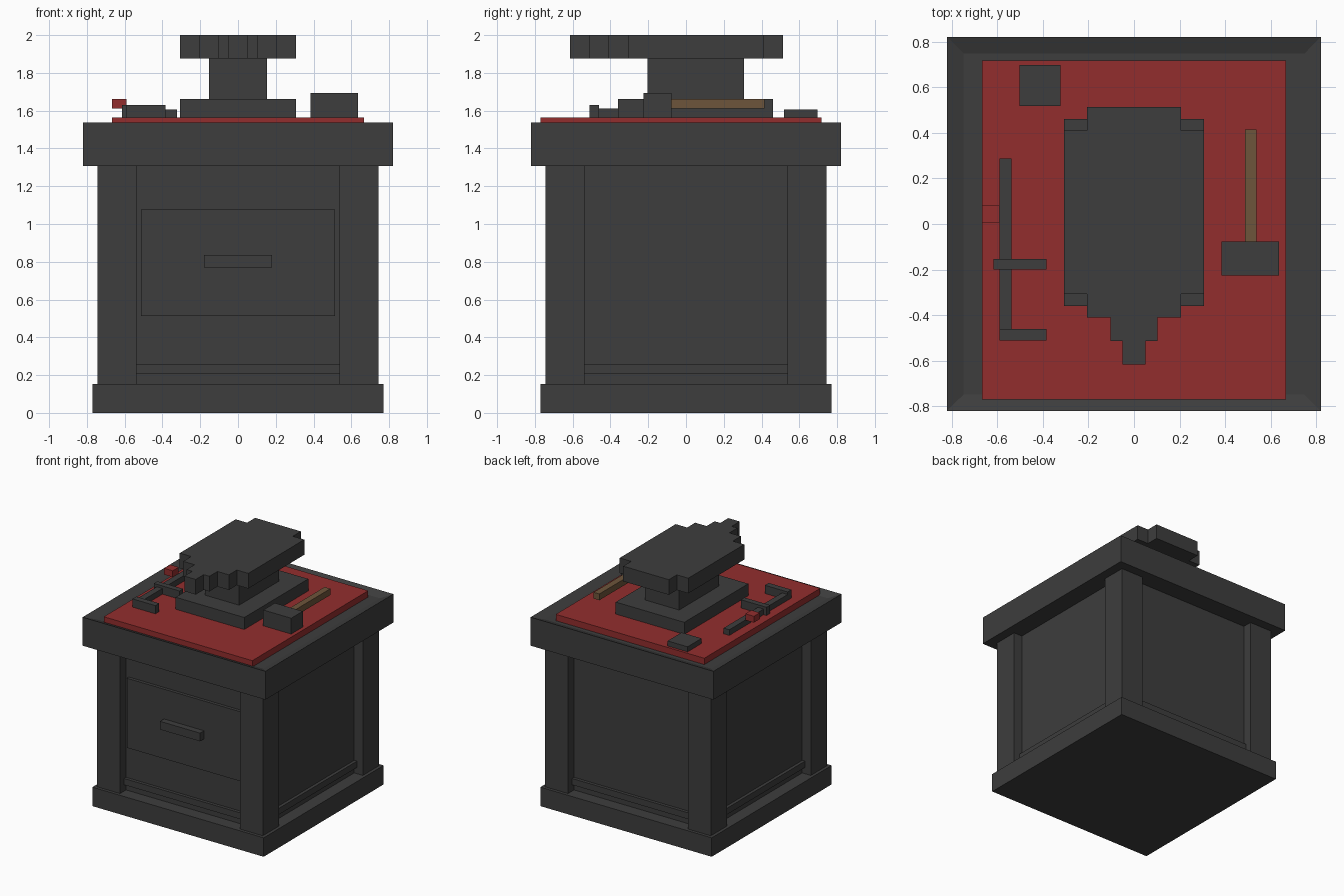
import bpy
import bmesh

U = 2 / 39  # one modelling block; all sizes below are in blocks

old = bpy.data.objects.get("Cube")
if old:
    bpy.data.objects.remove(old, do_unlink=True)


def material(name, rgb):
    mat = bpy.data.materials.new(name)
    mat.use_nodes = True
    mat.diffuse_color = (*rgb, 1)
    mat.node_tree.nodes["Principled BSDF"].inputs["Base Color"].default_value = (*rgb, 1)
    return mat


GREY = material("dark grey", (0.047, 0.047, 0.047))
RED = material("cloth red", (0.29, 0.027, 0.027))
BROWN = material("wood brown", (0.155, 0.09, 0.043))


def finish(name, bm, mat):
    bmesh.ops.recalc_face_normals(bm, faces=bm.faces)
    mesh = bpy.data.meshes.new(name)
    bm.to_mesh(mesh)
    bm.free()
    mesh.materials.append(mat)
    obj = bpy.data.objects.new(name, mesh)
    bpy.context.collection.objects.link(obj)
    return obj


def box_mesh(xs, ys, zs):
    bm = bmesh.new()
    bmesh.ops.create_cube(bm, size=1)
    for v in bm.verts:
        for axis, (low, high) in enumerate((xs, ys, zs)):
            v.co[axis] = (high if v.co[axis] > 0 else low) * U
    return bm


def box(name, xs, ys, zs, mat=GREY):
    return finish(name, box_mesh(xs, ys, zs), mat)


def square(name, half, zs):
    return box(name, (-half, half), (-half, half), zs)


# Cabinet: plinth, recessed body, skirting rail and corner posts
square("plinth", 15, (0, 3))
square("cabinet_body", 13, (3, 25.5))
square("lower_rail", 13.5, (4, 5))
for side, sx in (("right", -1), ("left", 1)):
    for end, sy in (("front", -1), ("back", 1)):
        box(f"{end}_{side}_post", sorted((sx * 10.5, sx * 14.5)),
            sorted((sy * 10.5, sy * 14.5)), (3, 25.5))

# Drawer
box("drawer_front", (-10, 10), (-13.5, -12.5), (10, 21))
box("drawer_handle", (-3.5, 3.5), (-14.5, -13.5), (15, 16.3))

# Worktop with a shallow sunken panel
bm = box_mesh((-16, 16), (-16, 16), (25.5, 30))
bm.normal_update()
top = max(bm.faces, key=lambda f: f.calc_center_median().z)
bmesh.ops.inset_region(bm, faces=[top], thickness=2 * U)
for v in top.verts:
    v.co.z -= 0.5 * U
finish("worktop", bm, GREY)
box("cloth", (-13, 13), (-15, 14), (29.5, 30.5), RED)

# Anvil: foot, waist and a stepped top outline mirrored across x
box("anvil_foot", (-6, 6), (-7, 9), (30.5, 32.4))
box("anvil_waist", (-3, 3), (-4, 6), (32.4, 36.6))
half = [(1, -12), (1, -10), (2, -10), (2, -8), (4, -8), (4, -6),
        (6, -6), (6, 8), (4, 8), (4, 10)]
outline = half + [(-x, y) for x, y in reversed(half)]
bm = bmesh.new()
face = bm.faces.new([bm.verts.new((x * U, y * U, 36.6 * U)) for x, y in outline])
extruded = bmesh.ops.extrude_face_region(bm, geom=[face], use_keep_orig=True)
for v in extruded["geom"]:
    if isinstance(v, bmesh.types.BMVert):
        v.co.z = 39 * U
finish("anvil_top", bm, GREY)

# Hammer
box("hammer_head", (7.5, 12.4), (-4.4, -1.5), (30.5, 33))
box("hammer_handle", (9.5, 10.5), (-1.5, 8.1), (31.4, 32.4), BROWN)

# Small tools
box("metal_block", (-9.8, -6.3), (10.1, 13.6), (30.5, 31.3))
box("tool_shaft", (-11.5, -10.5), (-9, 5.6), (30.5, 31.4))
box("tool_crossbar", (-12, -7.5), (-3.9, -3), (30.5, 31.8))
box("tool_end_bar", (-11.5, -7.5), (-9.95, -9), (30.5, 31.8))
box("tool_tab", (-13, -11.5), (0.1, 1.6), (31.4, 32.4), RED)
